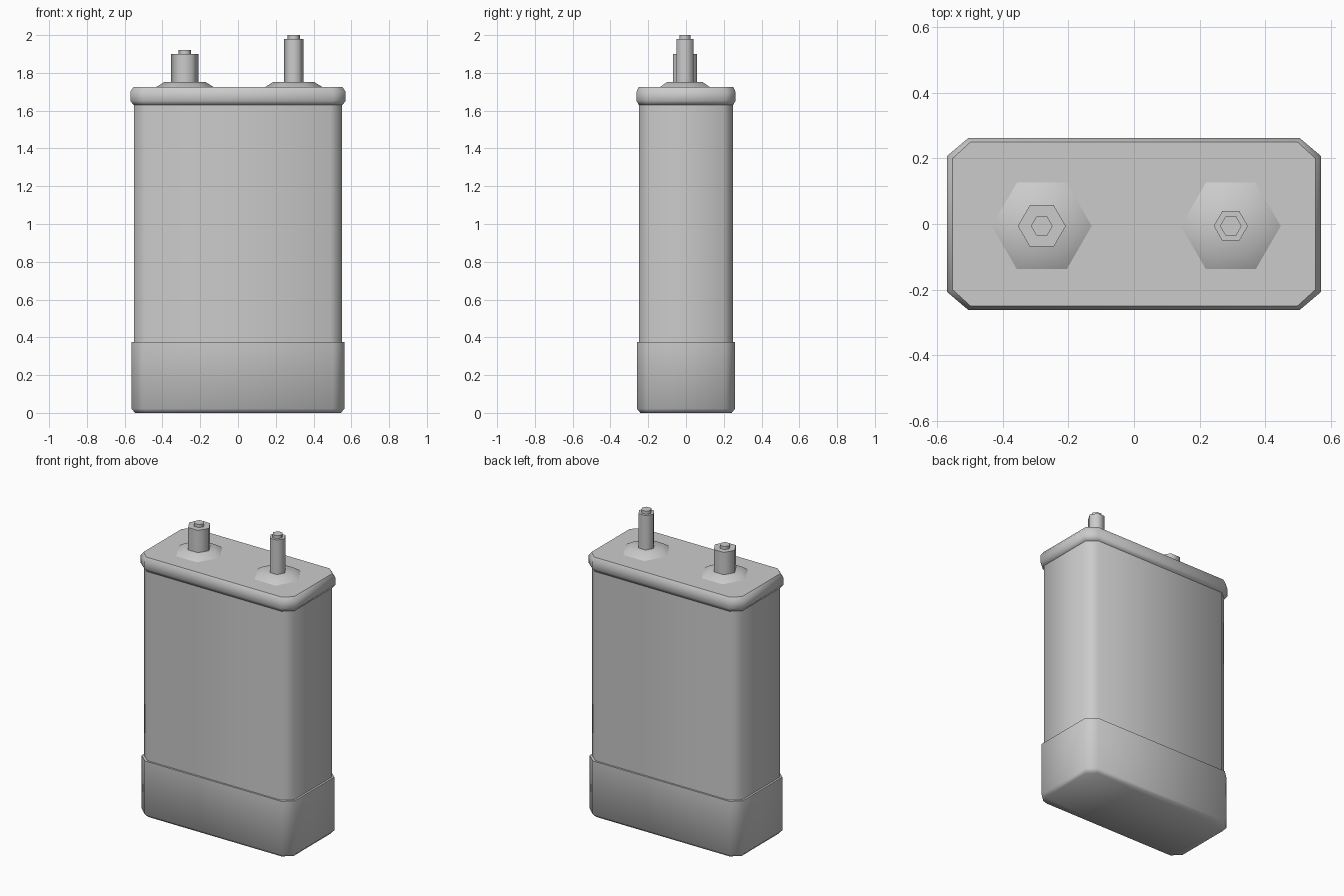
import bpy
import bmesh
import math

if "Cube" in bpy.data.objects:
    bpy.data.objects.remove(bpy.data.objects["Cube"], do_unlink=True)

# One grey for the whole can
GREY = (0.6, 0.6, 0.6, 1)
grey = bpy.data.materials.new("plain grey")
grey.use_nodes = True
grey.diffuse_color = GREY
grey.node_tree.nodes["Principled BSDF"].inputs["Base Color"].default_value = GREY


def chamfered(hx, hy, cx, cy):
    """Rectangle outline with cut corners, counter-clockwise."""
    return [(hx, cy - hy), (hx, hy - cy), (hx - cx, hy), (cx - hx, hy),
            (-hx, hy - cy), (-hx, cy - hy), (cx - hx, -hy), (hx - cx, -hy)]


def hexagon(r, x, y):
    return [(x + r * math.cos(i * math.pi / 3), y + r * math.sin(i * math.pi / 3))
            for i in range(6)]


def loft(name, sections, angle):
    """Closed skin through (outline, height) sections, smooth below the angle."""
    bm = bmesh.new()
    rings = [[bm.verts.new((x, y, z)) for x, y in outline] for outline, z in sections]
    for low, high in zip(rings, rings[1:]):
        n = len(low)
        for i in range(n):
            j = (i + 1) % n
            bm.faces.new((low[i], low[j], high[j], high[i]))
    bm.faces.new(rings[0][::-1])
    bm.faces.new(rings[-1])
    mesh = bpy.data.meshes.new(name)
    bm.to_mesh(mesh)
    bm.free()
    mesh.materials.append(grey)
    obj = bpy.data.objects.new(name, mesh)
    bpy.context.collection.objects.link(obj)
    bpy.ops.object.select_all(action="DESELECT")
    obj.select_set(True)
    bpy.context.view_layer.objects.active = obj
    bpy.ops.object.shade_smooth_by_angle(angle=math.radians(angle))
    return obj


# Can: sleeve at the foot, body, and rolled lid
loft("base_sleeve", [(chamfered(0.545, 0.242, 0.055, 0.05), 0),
                     (chamfered(0.563, 0.26, 0.06, 0.055), 0.022),
                     (chamfered(0.563, 0.26, 0.06, 0.055), 0.375)], 55)
body = chamfered(0.55, 0.248, 0.06, 0.05)
loft("body", [(body, 0.3), (body, 1.66)], 55)
rim = chamfered(0.57, 0.262, 0.065, 0.055)
loft("lid", [(chamfered(0.553, 0.25, 0.06, 0.05), 1.63), (rim, 1.652), (rim, 1.70),
             (chamfered(0.553, 0.25, 0.055, 0.05), 1.725)], 53)

# Terminals: six-sided collar, post and tip
Y = -0.006
for side, x, radius, top in (("right", -0.281, 0.073, 1.90), ("left", 0.295, 0.052, 1.98)):
    loft(side + "_collar", [(hexagon(0.157, x, Y), 1.722),
                            (hexagon(0.108, x, Y), 1.752)], 50)
    loft(side + "_post", [(hexagon(radius, x, Y), 1.74), (hexagon(radius, x, Y), top)], 65)
    loft(side + "_tip", [(hexagon(0.033, x, Y), top - 0.01),
                         (hexagon(0.033, x, Y), top + 0.02)], 65)
